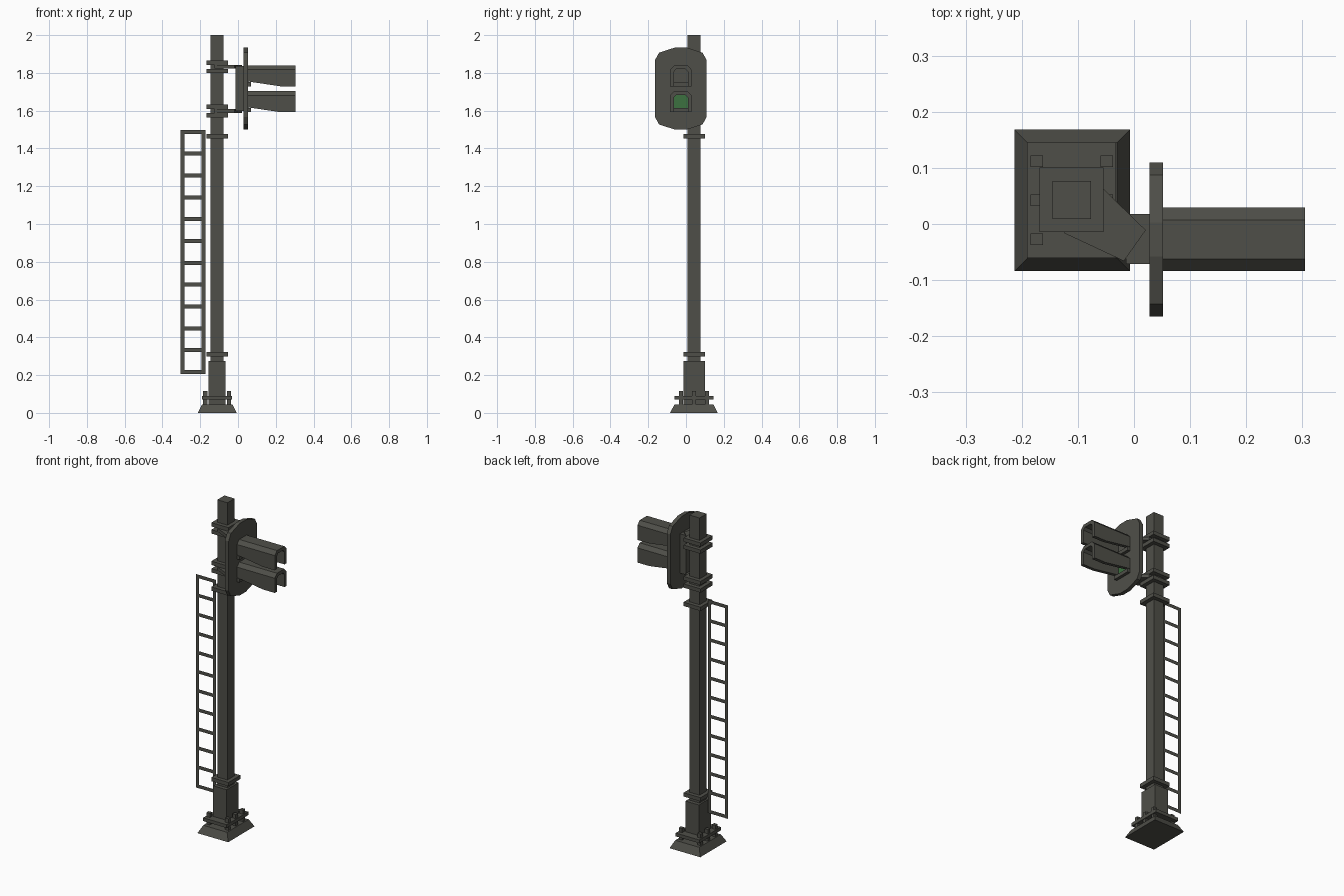
import bpy, bmesh

if "Cube" in bpy.data.objects:
    bpy.data.objects.remove(bpy.data.objects["Cube"])

def material(name, rgb):
    m = bpy.data.materials.new(name)
    m.diffuse_color = (*rgb, 1)
    m.use_nodes = True
    m.node_tree.nodes["Principled BSDF"].inputs["Base Color"].default_value = m.diffuse_color
    return m

IRON = material("dark_iron", (0.078, 0.078, 0.066))
GREEN = material("signal_green", (0.045, 0.165, 0.05))

def finish(name, bm, mat=IRON, closed=True):
    if closed:
        bmesh.ops.recalc_face_normals(bm, faces=bm.faces)
    me = bpy.data.meshes.new(name)
    bm.to_mesh(me)
    bm.free()
    me.materials.append(mat)
    ob = bpy.data.objects.new(name, me)
    bpy.context.collection.objects.link(ob)
    return ob

def box(name, x, y, z, mat=IRON, top=None):
    """Box from (min, max) ranges; top gives other x/y ranges for a taper."""
    bm = bmesh.new()
    tx, ty = top or (x, y)
    rings = [[bm.verts.new((rx[i], ry[j], h)) for i, j in ((0, 0), (1, 0), (1, 1), (0, 1))]
             for rx, ry, h in ((x, y, z[0]), (tx, ty, z[1]))]
    bm.faces.new(rings[0])
    bm.faces.new(rings[1])
    for i in range(4):
        k = (i + 1) % 4
        bm.faces.new((rings[0][i], rings[0][k], rings[1][k], rings[1][i]))
    return finish(name, bm, mat)

def prism(name, pts, offset):
    """Extrude a planar outline along an offset."""
    bm = bmesh.new()
    f = bm.faces.new([bm.verts.new(p) for p in pts])
    r = bmesh.ops.extrude_face_region(bm, geom=[f])
    bmesh.ops.translate(bm, vec=offset, verts=[v for v in r["geom"] if isinstance(v, bmesh.types.BMVert)])
    return finish(name, bm)

def around(c, h):
    return (c - h, c + h)

PX, PY = -0.111, 0.043      # mast centre
HY = -0.0275                # signal head centre in y

# Foot, flange, bolts, sleeve and mast
box("foot", around(-0.11, 0.103), around(0.042, 0.126), (0, 0.045),
    top=(around(-0.11, 0.08), around(0.042, 0.103)))
box("flange", around(-0.112, 0.079), around(0.0425, 0.103), (0.07, 0.09))
for sx in (-1, 1):
    for sy in (-1, 0, 1):
        box("foot_bolt", around(PX + sx * 0.0625, 0.011), around(0.0425 + sy * 0.0695, 0.0105), (0.04, 0.115))
box("sleeve", around(PX, 0.045), around(PY, 0.057), (0.04, 0.275))
box("mast", around(PX, 0.034), around(PY, 0.034), (0.2, 2.0))

# Clamp bands
for z in (0.311, 1.464, 1.575, 1.62, 1.81, 1.853):
    box("clamp", around(PX, 0.057), around(PY, 0.0575), around(z, 0.0115))

# Bracket arms holding the signal head
for z in (1.588, 1.822):
    arm = [(-0.125, -0.016), (-0.018, -0.066), (0.021, -0.011), (-0.054, 0.062), (-0.125, 0.062)]
    prism("bracket_arm", [(x, y, z) for x, y in arm], (0, 0, 0.02))

# Signal housing and backing plate
box("housing", (-0.014, 0.03), (-0.071, 0.018), (1.598, 1.836))
quarter = [(0.137, 0.15), (0.115, 0.19), (0.03, 0.2175)]
outline = quarter + [(-a, b) for a, b in quarter[::-1]]
outline += [(-a, -b) for a, b in outline]
prism("backing_plate", [(0.028, HY + a, 1.717 + b) for a, b in outline], (0.024, 0, 0))

# Hoods: an open-bottomed chamfered tunnel whose skirt deepens outward
def hood(name, ztop):
    outer = [(-0.0565, None), (-0.0565, -0.022), (-0.035, 0), (0.035, 0), (0.0565, -0.022), (0.0565, None)]
    inner = [(0.037, None), (0.037, -0.034), (0.024, -0.02), (-0.024, -0.02), (-0.037, -0.034), (-0.037, None)]
    bm = bmesh.new()
    rings = [[bm.verts.new((x, HY + y, ztop + (low if z is None else z))) for y, z in outer + inner]
             for x, low in ((0.05, -0.085), (0.225, -0.111), (0.305, -0.111))]
    for a, b in zip(rings, rings[1:]):
        for i in range(12):
            k = (i + 1) % 12
            bm.faces.new((a[i], a[k], b[k], b[i]))
    for r in (rings[0], rings[-1]):
        for i in range(5):
            bm.faces.new((r[i], r[i + 1], r[10 - i], r[11 - i]))
    finish(name, bm)

for label, ztop, mat in (("upper", 1.84, IRON), ("lower", 1.703, GREEN)):
    hood(label + "_hood", ztop)
    box(label + "_lens", (0.05, 0.056), around(HY, 0.037), (ztop - 0.091, ztop - 0.018), mat)
    box(label + "_lens_sill", (0.05, 0.07), around(HY, 0.0565), (ztop - 0.111, ztop - 0.089))

# Ladder of flat strips, facing the front
def strip(name, x, z):
    bm = bmesh.new()
    bm.faces.new([bm.verts.new((a, 0.035, b)) for a, b in
                  ((x[0], z[0]), (x[1], z[0]), (x[1], z[1]), (x[0], z[1]))])
    finish(name, bm, closed=False)

for x in (-0.295, -0.182):
    strip("ladder_rail", around(x, 0.0105), (0.206, 1.498))
for i in range(12):
    strip("ladder_rung", (-0.2845, -0.1925), around(0.217 + i * 0.1155, 0.0105))
